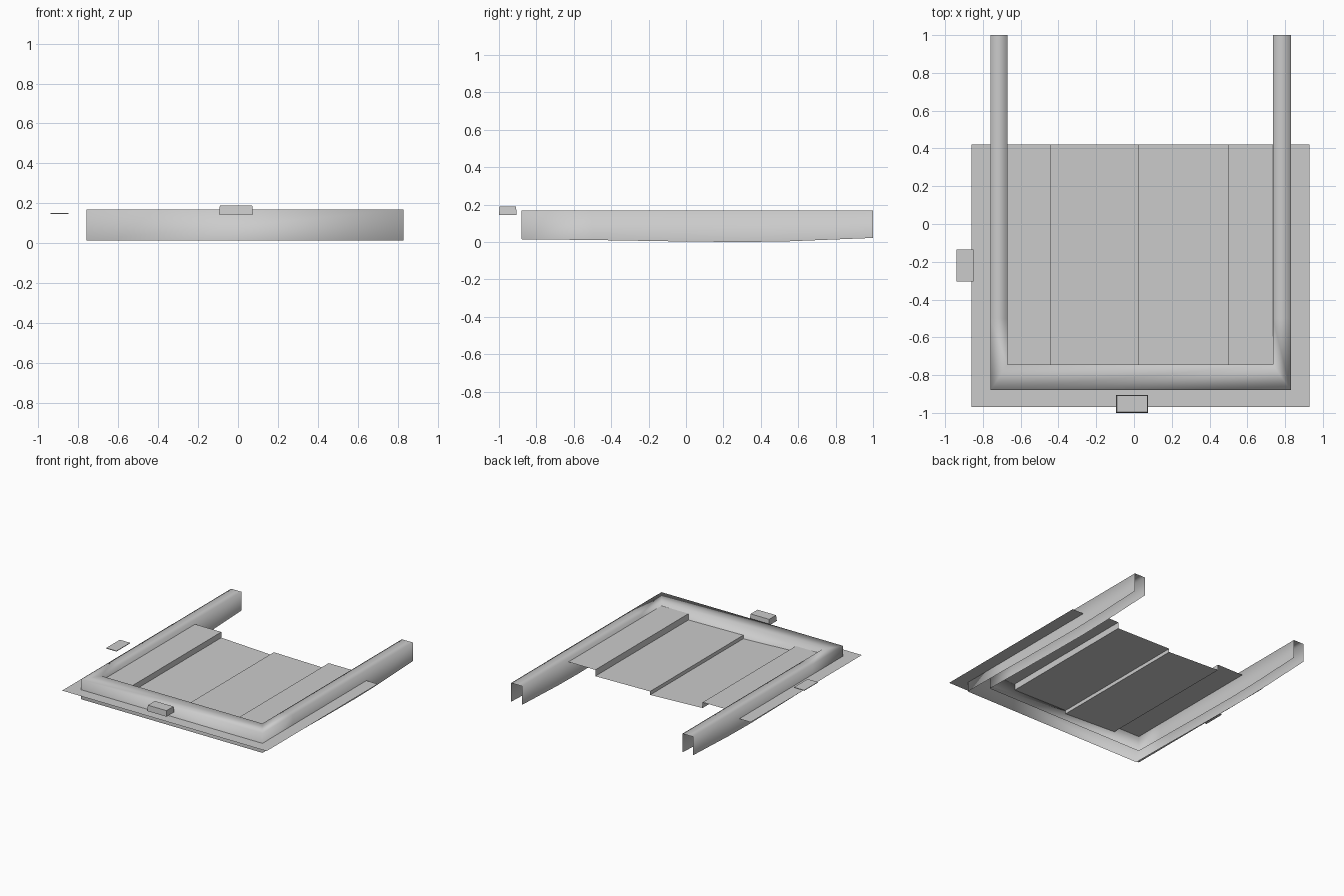
import bpy, bmesh

if "Cube" in bpy.data.objects:
    bpy.data.objects.remove(bpy.data.objects["Cube"])


def strip_mesh(name, rows, smooth=False):
    """Sheet skinned across equal-length rows of points."""
    bm = bmesh.new()
    grid = [[bm.verts.new(p) for p in row] for row in rows]
    for a, b in zip(grid, grid[1:]):
        for i in range(len(a) - 1):
            bm.faces.new((a[i], a[i + 1], b[i + 1], b[i]))
    bmesh.ops.recalc_face_normals(bm, faces=bm.faces[:])
    for f in bm.faces:
        f.smooth = smooth
    me = bpy.data.meshes.new(name)
    bm.to_mesh(me)
    bm.free()
    ob = bpy.data.objects.new(name, me)
    bpy.context.collection.objects.link(ob)
    return ob


def block(name, x0, x1, y0, y1, z0, z1, inset):
    """Small block whose top is slightly inset."""
    bm = bmesh.new()
    bmesh.ops.create_cube(bm, size=1)
    for v in bm.verts:
        top = v.co.z > 0
        d = inset if top else 0
        v.co = (x1 - d if v.co.x > 0 else x0 + d,
                y1 - d if v.co.y > 0 else y0 + d, z1 if top else z0)
    me = bpy.data.meshes.new(name)
    bm.to_mesh(me)
    bm.free()
    ob = bpy.data.objects.new(name, me)
    bpy.context.collection.objects.link(ob)


# U-shaped rim: hollow inverted channel, lower edge bowed along the sides
XL, XR, YF = -0.76, 0.83, -0.88
IL, IR, IF = -0.67, 0.735, -0.745
TOP, PLATE = 0.17, 0.09
bow = [(1.0, 0.022), (0.55, 0.004), (0.3, 0.0), (-0.08, 0.004), (-0.5, 0.011)]
left = [(XL, y, IL, y, z) for y, z in bow]
right = [(XR, y, IR, y, z) for y, z in reversed(bow)]
path = left + [(XL, YF, IL, IF, 0.015), (XR, YF, IR, IF, 0.015)] + right
rows = [[(ox, oy, zb), (ox, oy, TOP), (ix, iy, TOP), (ix, iy, zb)]
        for ox, oy, ix, iy, zb in path]
strip_mesh("channel_rim", rows, smooth=True)

# Flat flange around the outside of the rim
flange = [(-0.86, 0.42, XL, 0.42), (-0.86, -0.97, XL, YF),
          (0.93, -0.97, XR, YF), (0.93, 0.42, XR, 0.42)]
strip_mesh("outer_flange", [[(a, b, PLATE), (c, d, PLATE)] for a, b, c, d in flange])

# Stepped floor inside the rim
profile = [(IL, 0.135), (-0.44, 0.135), (-0.44, 0.09), (0.02, 0.07),
           (0.02, 0.098), (0.5, 0.09), (0.5, 0.14), (IR, 0.14)]
strip_mesh("stepped_floor", [[(x, y, z) for x, z in profile] for y in (IF, 0.42)])

# Front clip and thin side clip
block("front_clip", -0.095, 0.075, -1.0, -0.905, 0.145, 0.19, 0.004)
block("side_clip", -0.94, -0.85, -0.305, -0.135, 0.147, 0.152, 0.0)
